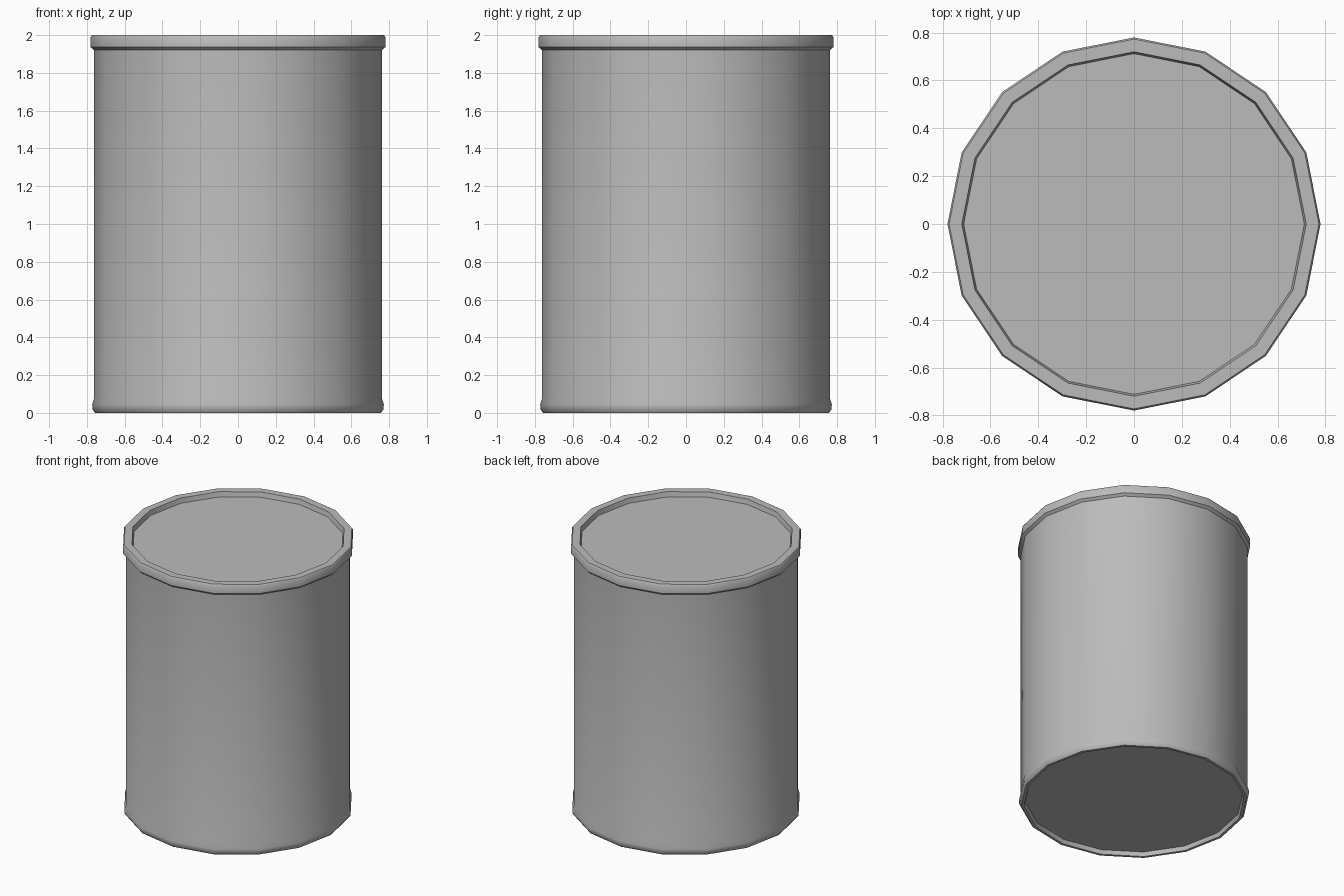
import bpy, bmesh, math

if "Cube" in bpy.data.objects:
    bpy.data.objects.remove(bpy.data.objects["Cube"])

SIDES = 16

metal = bpy.data.materials.new("grey metal")
metal.use_nodes = True
grey = (0.5, 0.5, 0.5, 1)
metal.diffuse_color = grey
metal.node_tree.nodes["Principled BSDF"].inputs["Base Color"].default_value = grey


def lathe(name, profile):
    """Spin a (radius, height) profile about z into a low-poly solid."""
    bm = bmesh.new()
    verts = [bm.verts.new((r, 0, z)) for r, z in profile]
    edges = [bm.edges.new(pair) for pair in zip(verts, verts[1:])]
    bmesh.ops.spin(bm, geom=verts + edges, cent=(0, 0, 0), axis=(0, 0, 1),
                   angle=math.tau, steps=SIDES, use_duplicate=False)
    bmesh.ops.remove_doubles(bm, verts=bm.verts, dist=0.0005)
    bmesh.ops.recalc_face_normals(bm, faces=bm.faces)
    mesh = bpy.data.meshes.new(name)
    bm.to_mesh(mesh)
    bm.free()
    mesh.materials.append(metal)
    obj = bpy.data.objects.new(name, mesh)
    bpy.context.collection.objects.link(obj)
    bpy.ops.object.select_all(action='DESELECT')
    obj.select_set(True)
    bpy.context.view_layer.objects.active = obj
    bpy.ops.object.shade_smooth_by_angle(angle=math.radians(35))
    return obj


# Body with a rounded foot bead and a shallow recess underneath
lathe("can_body", [(0, 0.03), (0.73, 0.03), (0.738, 0.0), (0.757, 0.0),
                   (0.77, 0.018), (0.772, 0.045), (0.762, 0.075),
                   (0.762, 1.95), (0, 1.95)])

# Lid with an overhanging rim around a recessed panel
lathe("can_lid", [(0, 1.92), (0.762, 1.92), (0.78, 1.936), (0.78, 1.99),
                  (0.773, 2.0), (0.72, 2.0), (0.712, 1.965), (0, 1.965)])
